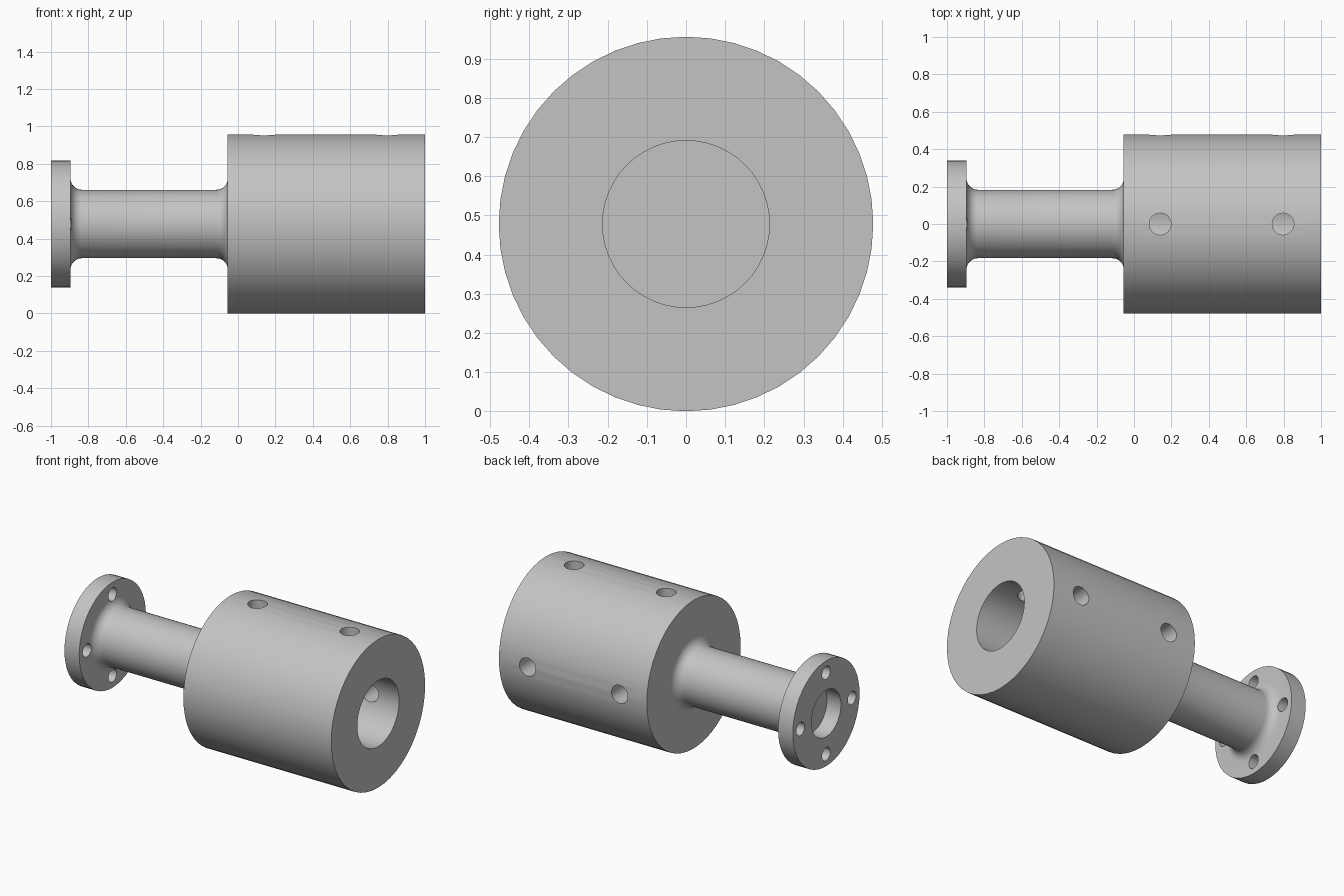
import bpy, bmesh, math
from mathutils import Matrix, Vector

if "Cube" in bpy.data.objects:
    bpy.data.objects.remove(bpy.data.objects["Cube"])

AXIS_Z = 0.478      # height of the turning axis
BODY_R = 0.478
STEM_R = 0.183
FLANGE_R = 0.34
FILLET = 0.06
FLANGE_X, BODY_X = -0.895, -0.055

steel = bpy.data.materials.new("grey steel")
steel.use_nodes = True
GREY = (0.55, 0.55, 0.55, 1)
steel.diffuse_color = GREY
steel.node_tree.nodes["Principled BSDF"].inputs["Base Color"].default_value = GREY


def make_object(name, bm):
    bmesh.ops.recalc_face_normals(bm, faces=bm.faces)
    mesh = bpy.data.meshes.new(name)
    bm.to_mesh(mesh)
    bm.free()
    mesh.materials.append(steel)
    obj = bpy.data.objects.new(name, mesh)
    bpy.context.collection.objects.link(obj)
    return obj


def lathe(name, profile, steps):
    """Turn (x, radius) points around the long axis."""
    bm = bmesh.new()
    verts = [bm.verts.new((x, 0, AXIS_Z + r)) for x, r in profile]
    edges = [bm.edges.new(pair) for pair in zip(verts, verts[1:])]
    bmesh.ops.spin(bm, geom=verts + edges, cent=(0, 0, AXIS_Z), axis=(1, 0, 0),
                   angle=math.tau, steps=steps, use_merge=False)
    bmesh.ops.remove_doubles(bm, verts=bm.verts, dist=0.0001)
    return make_object(name, bm)


def fillet(cx, start, end, steps=7):
    """Concave quarter round between the stem and a shoulder."""
    cr = STEM_R + FILLET
    angles = [math.radians(start + (end - start) * i / steps) for i in range(steps + 1)]
    return [(cx + FILLET * math.cos(a), cr + FILLET * math.sin(a)) for a in angles]


def drill(target, start, end, radius):
    """Cut a round hole from start to end."""
    a, b = Vector(start), Vector(end)
    turn = (b - a).to_track_quat("Z", "Y").to_matrix().to_4x4()
    bm = bmesh.new()
    bmesh.ops.create_cone(bm, cap_ends=True, segments=32, radius1=radius, radius2=radius,
                          depth=(b - a).length,
                          matrix=Matrix.Translation((a + b) / 2) @ turn)
    cutter = make_object("drill_cutter", bm)
    cutter.hide_render = True
    mod = target.modifiers.new("hole", "BOOLEAN")
    mod.operation = "DIFFERENCE"
    mod.solver = "EXACT"
    mod.object = cutter
    bpy.context.view_layer.objects.active = target
    bpy.ops.object.modifier_apply(modifier=mod.name)
    bpy.data.objects.remove(cutter)


# Flange with recess, filleted stem and bored body turned as one piece
profile = [(-0.9, 0), (-0.9, 0.15), (-1, 0.15), (-1, FLANGE_R), (FLANGE_X, FLANGE_R)]
profile += fillet(FLANGE_X + FILLET, 180, 270)
profile += fillet(BODY_X - FILLET, 270, 360)
profile += [(BODY_X, BODY_R), (1, BODY_R), (1, 0.213), (0.05, 0.213), (0.05, 0)]
shaft = lathe("flanged_shaft_coupling", profile, 48)

# Set screw holes on the top and the back of the body
for x in (0.14, 0.797):
    for side in (Vector((0, 0, 1)), Vector((0, 1, 0))):
        centre = Vector((x, 0, AXIS_Z))
        drill(shaft, centre + side * 0.1, centre + side * 0.6, 0.058)

# Four bolt holes through the flange
for i in range(4):
    a = i * math.pi / 2
    y, z = 0.262 * math.cos(a), AXIS_Z + 0.262 * math.sin(a)
    drill(shaft, (-1.1, y, z), (-0.7, y, z), 0.042)

bpy.ops.object.select_all(action="DESELECT")
shaft.select_set(True)
bpy.context.view_layer.objects.active = shaft
bpy.ops.object.shade_smooth_by_angle(angle=math.radians(30))
